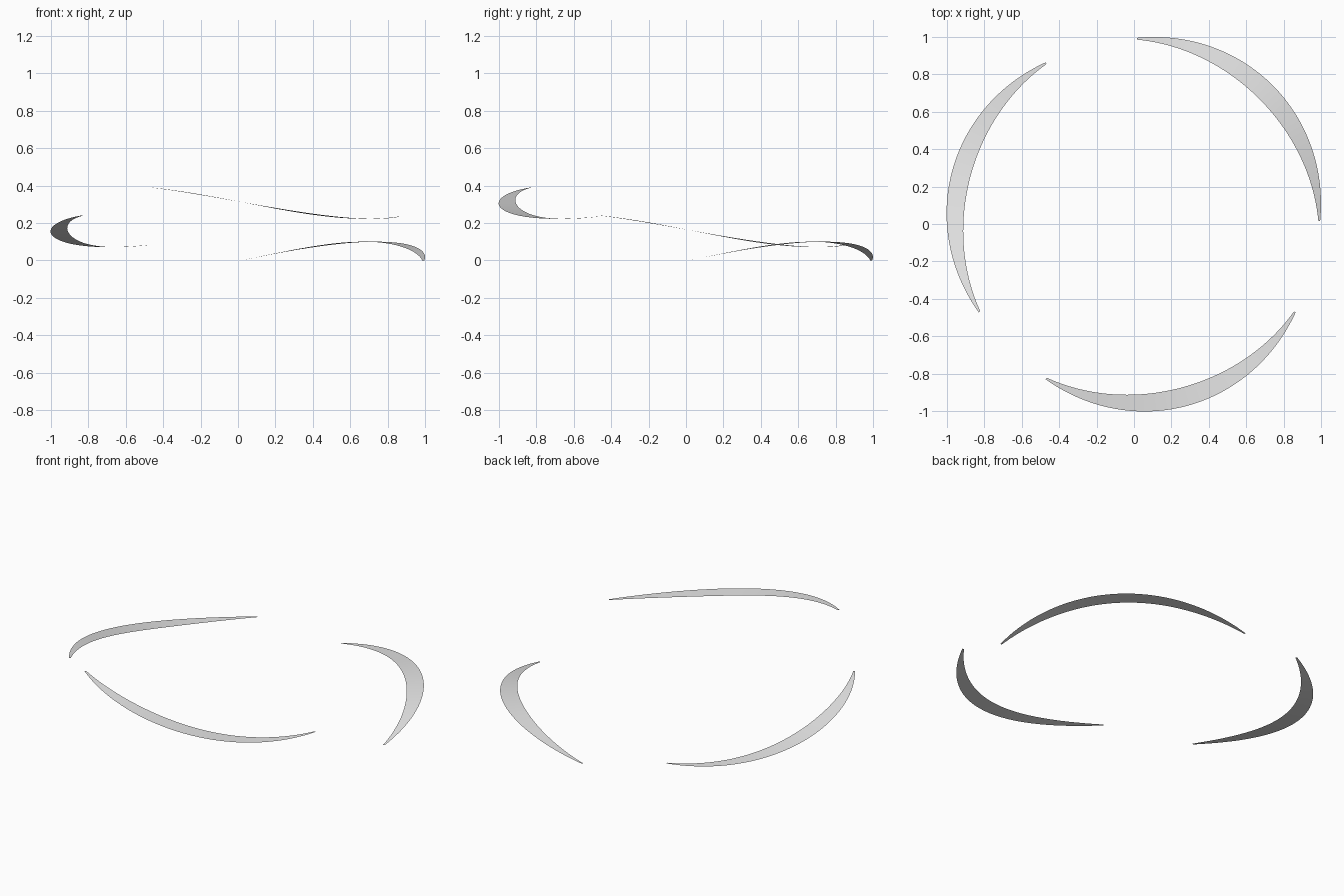
import bpy
import bmesh
from math import sin, cos, pi, radians

if "Cube" in bpy.data.objects:
    bpy.data.objects.remove(bpy.data.objects["Cube"], do_unlink=True)

CENTRE = 0.017      # ring centre in x and y
RADIUS = 0.973      # centreline of the ring
TIP, BULGE = 0.005, 0.046   # half widths: at the tips, added in the middle
STEPS = 64

grey = bpy.data.materials.new("light grey")
grey.use_nodes = True
colour = (0.8, 0.8, 0.8, 1)
grey.diffuse_color = colour
grey.node_tree.nodes["Principled BSDF"].inputs["Base Color"].default_value = colour


def crescent(name, start, base, wave):
    """Quarter-ring blade, tapered at both ends, riding a saddle-shaped wave."""
    bm = bmesh.new()
    rows = []
    for i in range(STEPS + 1):
        t = i / STEPS
        a = radians(start + 90 * t)
        half = TIP + BULGE * sin(pi * t)
        z = base + wave * sin(2 * a)
        rows.append([bm.verts.new((CENTRE + r * cos(a), CENTRE + r * sin(a), z))
                     for r in (RADIUS - half, RADIUS + half)])
    for (in0, out0), (in1, out1) in zip(rows, rows[1:]):
        bm.faces.new((in0, out0, out1, in1)).smooth = True
    mesh = bpy.data.meshes.new(name)
    bm.to_mesh(mesh)
    bm.free()
    mesh.materials.append(grey)
    bpy.context.collection.objects.link(bpy.data.objects.new(name, mesh))


# Three blades, a third of a turn apart, each higher than the last
crescent("lower_blade", 0, 0.0, 0.1)
crescent("middle_blade", 120, 0.162, 0.091)
crescent("upper_blade", 240, 0.312, 0.09)
